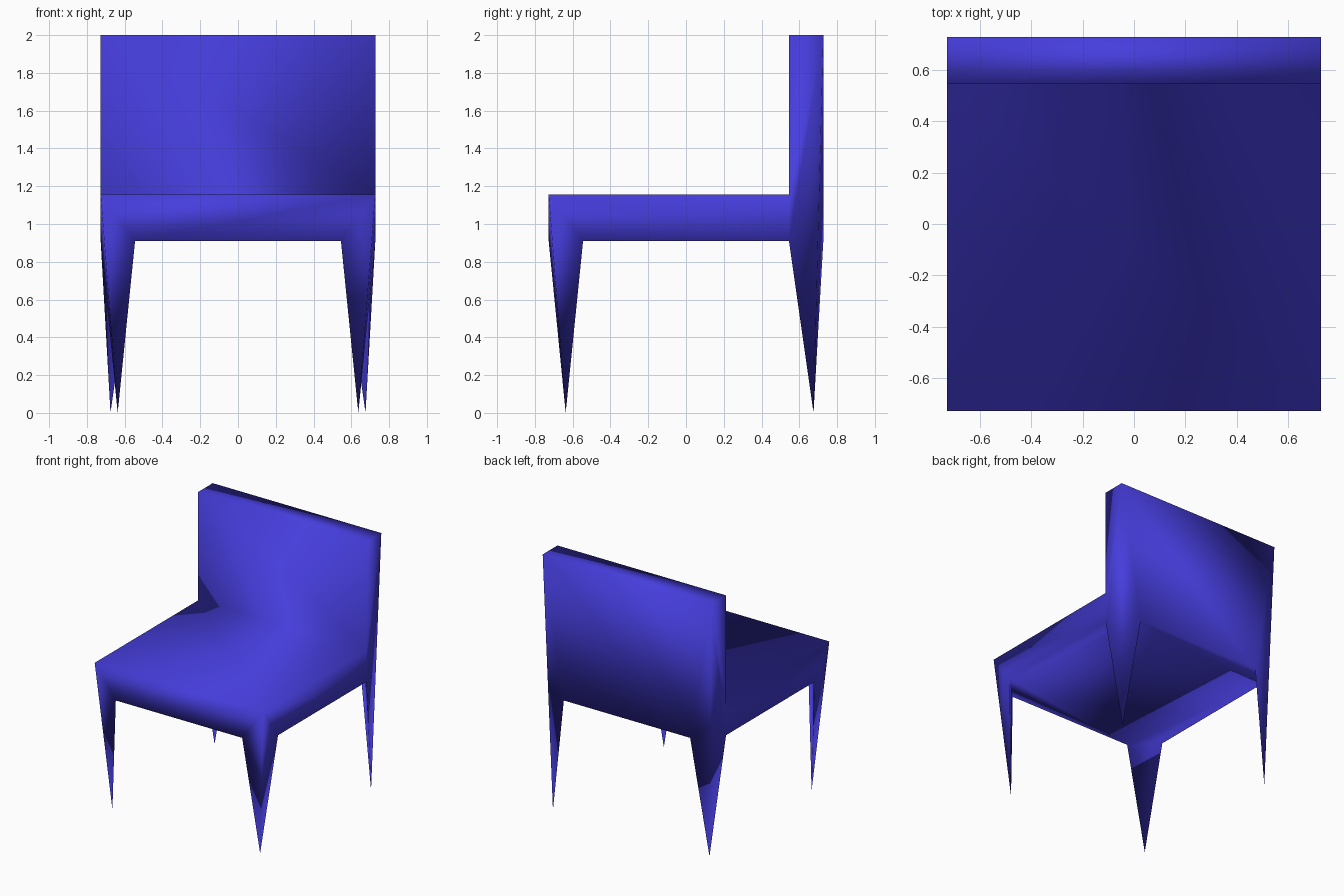
import bpy, bmesh

if "Cube" in bpy.data.objects:
    bpy.data.objects.remove(bpy.data.objects["Cube"])

OUT, INN = 0.727, 0.545            # outer edge and inner edge of legs / backrest
LOW, SEAT, TOP = 0.91, 1.155, 2.0  # apron underside, seat top, backrest top

# Profile points of one side, mirrored in x
points = {
    "seat_front": (OUT, -OUT, SEAT),
    "front_in": (INN, -OUT, LOW),
    "front_side": (OUT, -INN, LOW),
    "front_tip": (0.637, -0.637, 0),
    "back_side": (OUT, INN, LOW),
    "back_in": (INN, OUT, LOW),
    "back_tip": (0.675, 0.675, 0),
    "seat_back": (OUT, INN, SEAT),
    "top_front": (OUT, INN, TOP),
    "top_back": (OUT, OUT, TOP),
}

bm = bmesh.new()
v = {(n, s): bm.verts.new((s * x, y, z))
     for n, (x, y, z) in points.items() for s in (1, -1)}


def side_face(*names):
    """Face on both the left and the right side."""
    for s in (1, -1):
        bm.faces.new([v[n, s] for n in names])


def cross_face(a, b):
    """Quad spanning from the left side to the right side."""
    bm.faces.new([v[a, 1], v[b, 1], v[b, -1], v[a, -1]])


# Seat: front apron, top, side aprons
cross_face("seat_front", "front_in")
cross_face("seat_front", "seat_back")
side_face("seat_front", "front_side", "back_side", "seat_back")

# Backrest: front, top, rear, sides
cross_face("seat_back", "top_front")
cross_face("top_front", "top_back")
cross_face("top_back", "back_in")
side_face("top_back", "top_front", "seat_back")
side_face("top_back", "seat_back", "back_side")

# Legs: three-sided spikes whose outer edge runs up to the top corner
for leg, corner in (("front", "seat_front"), ("back", "top_back")):
    tip, inner, side = leg + "_tip", leg + "_in", leg + "_side"
    side_face(corner, inner, tip)
    side_face(corner, tip, side)
    side_face(inner, side, tip)

# Underside
ring = ["front_in", "front_side", "back_side", "back_in"]
bm.faces.new([v[n, 1] for n in ring] + [v[n, -1] for n in reversed(ring)])

bmesh.ops.recalc_face_normals(bm, faces=bm.faces)
for f in bm.faces:
    f.smooth = True

mesh = bpy.data.meshes.new("chair")
bm.to_mesh(mesh)
bm.free()
chair = bpy.data.objects.new("chair", mesh)
bpy.context.collection.objects.link(chair)

mat = bpy.data.materials.new("blue")
mat.diffuse_color = (0.061, 0.047, 0.72, 1)
mat.use_nodes = True
mat.node_tree.nodes["Principled BSDF"].inputs["Base Color"].default_value = mat.diffuse_color
mesh.materials.append(mat)
